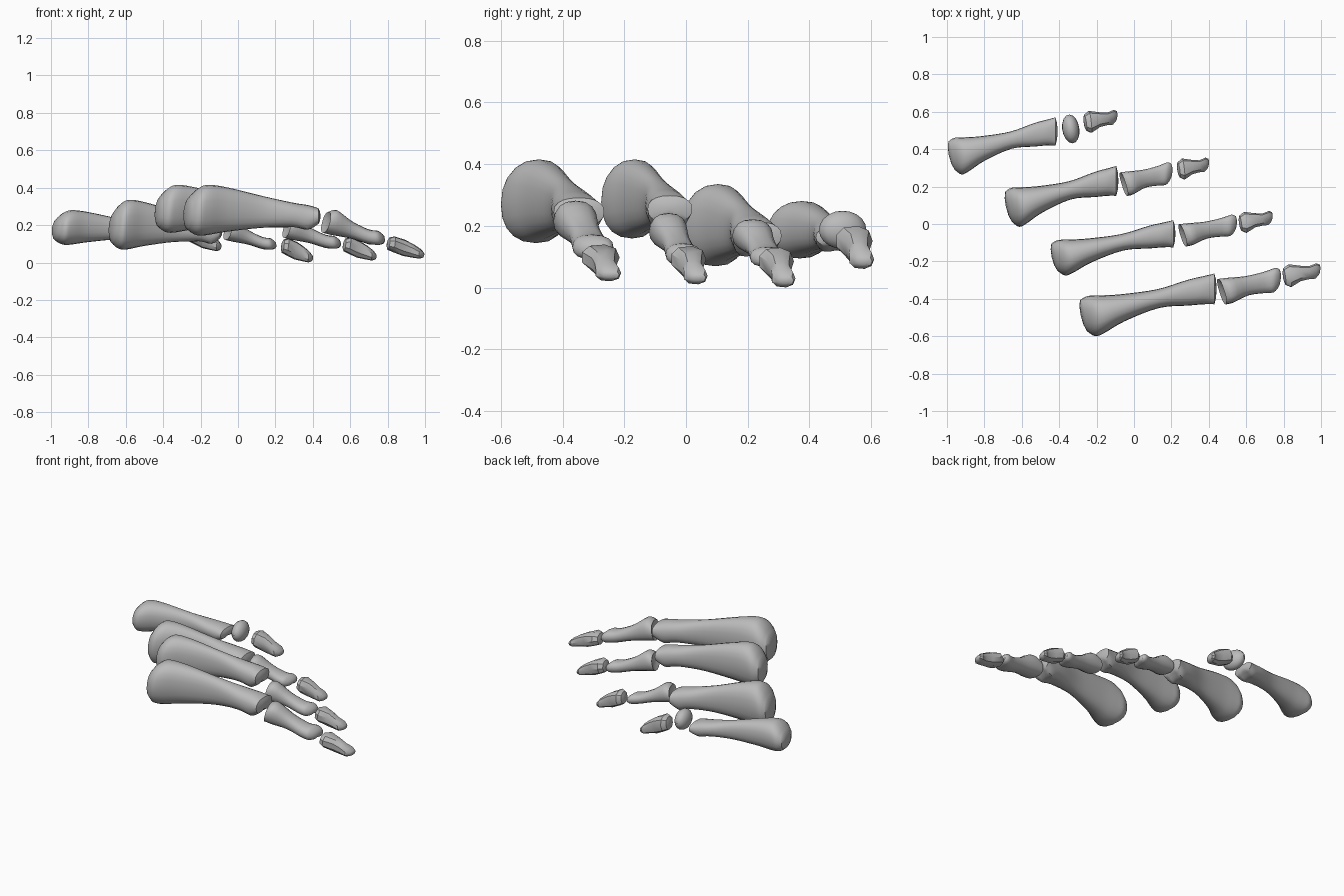
import bpy, bmesh, math
from mathutils import Vector

cube = bpy.data.objects.get("Cube")
if cube:
    bpy.data.objects.remove(cube, do_unlink=True)

bone_mat = bpy.data.materials.new("bone_grey")
bone_mat.use_nodes = True
GREY = (0.5, 0.5, 0.5, 1)
bone_mat.diffuse_color = GREY
bone_mat.node_tree.nodes["Principled BSDF"].inputs["Base Color"].default_value = GREY

# Profiles inside a unit box: (along, y low, y high, z low, z high)
LONG = [(0, .08, .58, .14, .72), (.06, 0, .64, .02, .9), (.14, .06, .65, 0, 1),
        (.3, .24, .67, .07, .95), (.57, .45, .75, .15, .78), (.8, .49, .9, .15, .65),
        (.92, .51, .96, .08, .6), (1, .51, 1, .2, .54)]
MIDDLE = [(0, 0, .7, .36, .95), (.15, .05, .73, .3, 1), (.45, .25, .78, .2, .68),
          (.75, .31, .9, .04, .46), (.92, .33, 1, 0, .42), (1, .45, .95, .05, .33)]
TIP = [(0, .1, .8, .4, .95), (.15, 0, .96, .3, 1), (.45, .25, .9, .12, .85),
       (.7, .33, .88, .05, .65), (.9, .35, 1, 0, .45), (1, .5, .95, .05, .3)]


def smooth_stations(profile, steps):
    """Catmull-Rom interpolation between the profile stations."""
    pts = [Vector(p) for p in profile]
    out = []
    for i in range(len(pts) - 1):
        a, b, c, d = pts[max(i - 1, 0)], pts[i], pts[i + 1], pts[min(i + 2, len(pts) - 1)]
        for k in range(steps):
            t = k / steps
            out.append(0.5 * (2 * b + (c - a) * t + (2 * a - 5 * b + 4 * c - d) * t ** 2
                              + (3 * b - a - 3 * c + d) * t ** 3))
    return out + [pts[-1]]


def finish(name, bm):
    bmesh.ops.recalc_face_normals(bm, faces=bm.faces)
    mesh = bpy.data.meshes.new(name)
    bm.to_mesh(mesh)
    bm.free()
    mesh.materials.append(bone_mat)
    obj = bpy.data.objects.new(name, mesh)
    bpy.context.collection.objects.link(obj)
    bpy.ops.object.select_all(action='DESELECT')
    obj.select_set(True)
    bpy.context.view_layer.objects.active = obj
    bpy.ops.object.shade_smooth_by_angle(angle=math.radians(35))
    return obj


def bone(name, profile, box, sides, steps, skew, lean, bulge, groove=0):
    """Loft a bone; skew and lean slant the two ends, bulge domes or dishes the caps."""
    x0, x1, y0, y1, z0, z1 = box
    bm = bmesh.new()
    rings = []
    for t, yl, yh, zl, zh in smooth_stations(profile, steps):
        yc, zc = y0 + (yl + yh) / 2 * (y1 - y0), z0 + (zl + zh) / 2 * (z1 - z0)
        ry, rz = (yh - yl) / 2 * (y1 - y0), (zh - zl) / 2 * (z1 - z0)
        slant_y = skew[0] * (1 - t) + skew[1] * t
        slant_z = lean[0] * (1 - t) + lean[1] * t
        ring = []
        for k in range(sides):
            a = 2 * math.pi * k / sides
            c, s = math.cos(a), math.sin(a)
            dy = ry * math.copysign(abs(c) ** .85, c)
            dz = rz * math.copysign(abs(s) ** .85, s)
            # Hollow between the two knuckles under the far end
            if s < 0:
                dz += groove * rz * max(0, (t - .75) * 4) * max(0, 1 - abs(c) * 2)
            x = x0 + t * (x1 - x0) + slant_y * dy + slant_z * dz
            ring.append(bm.verts.new((x, yc + dy, zc + dz)))
        rings.append(ring)
    for lower, upper in zip(rings, rings[1:]):
        for k in range(sides):
            j = (k + 1) % sides
            bm.faces.new((lower[k], lower[j], upper[j], upper[k]))
    # Caps: an inner ring and a centre point
    for ring, push in ((rings[0], -bulge[0]), (rings[-1], bulge[1])):
        mid = sum((v.co for v in ring), Vector()) / sides
        inner = [bm.verts.new(mid.lerp(v.co, .6) + Vector((push * .7, 0, 0))) for v in ring]
        centre = bm.verts.new(mid + Vector((push, 0, 0)))
        for k in range(sides):
            j = (k + 1) % sides
            bm.faces.new((ring[k], ring[j], inner[j], inner[k]))
            bm.faces.new((inner[k], inner[j], centre))
    return finish(name, bm)


# Long foot bones
for i, box in enumerate([(-.27, .43, -.6, -.265, .145, .415),
                         (-.425, .21, -.275, .02, .16, .415),
                         (-.67, -.095, -.015, .31, .07, .335),
                         (-.975, -.42, .265, .57, .095, .28)], 1):
    bone(f"long_bone_{i}", LONG, box, 20, 4, (-.22, 0), (.05, 0), (.015, .012), .35)

# Middle toe bones, dished at the near end
for i, box in enumerate([(.47, .775, -.43, -.235, .09, .28),
                         (.26, .54, -.12, .05, .07, .24),
                         (-.055, .195, .15, .33, .065, .22)], 1):
    bone(f"middle_toe_bone_{i}", MIDDLE, box, 16, 3, (-.3, .1), (.25, -.1), (-.015, .01), .3)

# Short rounded toe bone of the last toe
bm = bmesh.new()
bmesh.ops.create_uvsphere(bm, u_segments=16, v_segments=10, radius=1)
for v in bm.verts:
    x, y, z = v.co
    v.co = (-.338 + .046 * x - .008 * y, .508 + .077 * y, .187 + .062 * z)
finish("middle_toe_bone_4", bm)

# Toe tips, faceted
for i, box in enumerate([(.805, .99, -.34, -.21, .02, .14),
                         (.57, .735, -.05, .07, .01, .135),
                         (.24, .395, .235, .355, 0, .13),
                         (-.26, -.095, .485, .61, .06, .2)], 1):
    bone(f"toe_tip_{i}", TIP, box, 9, 1, (-.15, .1), (.15, .1), (.008, .006))
